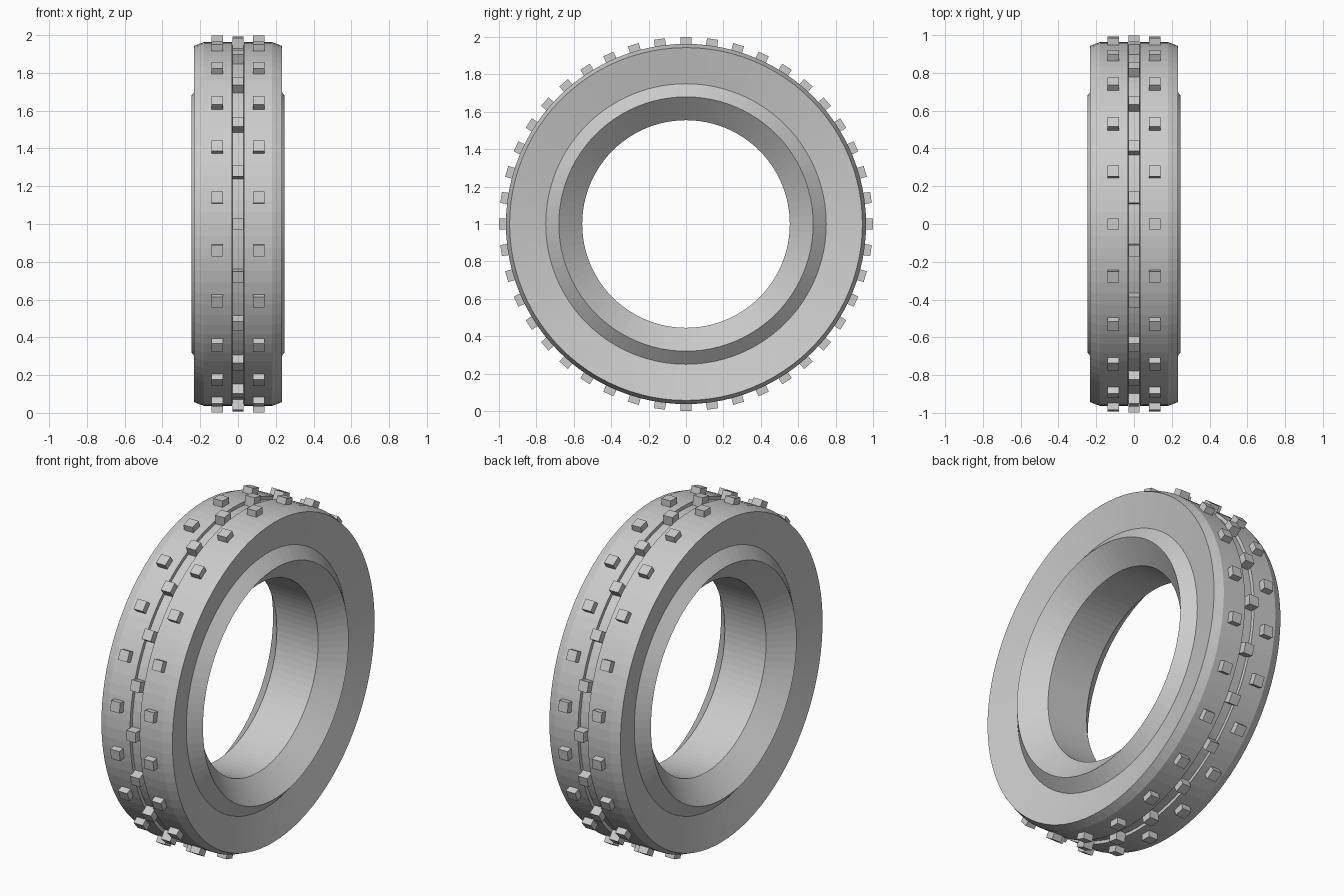
import bpy, bmesh, math
from mathutils import Matrix

cube = bpy.data.objects.get("Cube")
if cube:
    bpy.data.objects.remove(cube, do_unlink=True)

SEGMENTS = 96
STEPS = 44            # tread block positions around the tyre

rubber = bpy.data.materials.new("grey_rubber")
rubber.use_nodes = True
grey = (0.6, 0.6, 0.6, 1)
rubber.diffuse_color = grey
rubber.node_tree.nodes["Principled BSDF"].inputs["Base Color"].default_value = grey


def add_object(name, bm):
    bmesh.ops.recalc_face_normals(bm, faces=bm.faces)
    mesh = bpy.data.meshes.new(name)
    bm.to_mesh(mesh)
    bm.free()
    mesh.materials.append(rubber)
    obj = bpy.data.objects.new(name, mesh)
    obj.location.z = 1
    bpy.context.collection.objects.link(obj)
    return obj


# Tyre body: half cross-section (x, radius) from the centre groove round to the bore
half = [(0.03, 0.945), (0.032, 0.963), (0.18, 0.963), (0.232, 0.943),
        (0.187, 0.75), (0.247, 0.68), (0.135, 0.555)]
profile = half + [(-x, r) for x, r in reversed(half)]
bm = bmesh.new()
verts = [bm.verts.new((x, 0, r)) for x, r in profile]
edges = [bm.edges.new((verts[i - 1], verts[i])) for i in range(len(verts))]
bmesh.ops.spin(bm, geom=verts + edges, cent=(0, 0, 0), axis=(1, 0, 0),
               angle=math.tau, steps=SEGMENTS, use_merge=True)
bmesh.ops.remove_doubles(bm, verts=bm.verts, dist=0.0001)
add_object("tyre_body", bm)


# Tread blocks: one centre row, staggered with a row on either side
def block_row(name, x, first, base):
    bm = bmesh.new()
    top = 0.999
    for i in range(first, STEPS, 2):
        turn = Matrix.Rotation(-math.tau * i / STEPS, 4, 'X')
        place = Matrix.Translation((x, -(base + top) / 2, 0))
        size = Matrix.Diagonal((0.06, top - base, 0.06, 1))
        bmesh.ops.create_cube(bm, size=1, matrix=turn @ place @ size)
    add_object(name, bm)


block_row("centre_tread_blocks", 0, 0, 0.935)
block_row("left_tread_blocks", 0.11, 1, 0.95)
block_row("right_tread_blocks", -0.11, 1, 0.95)
